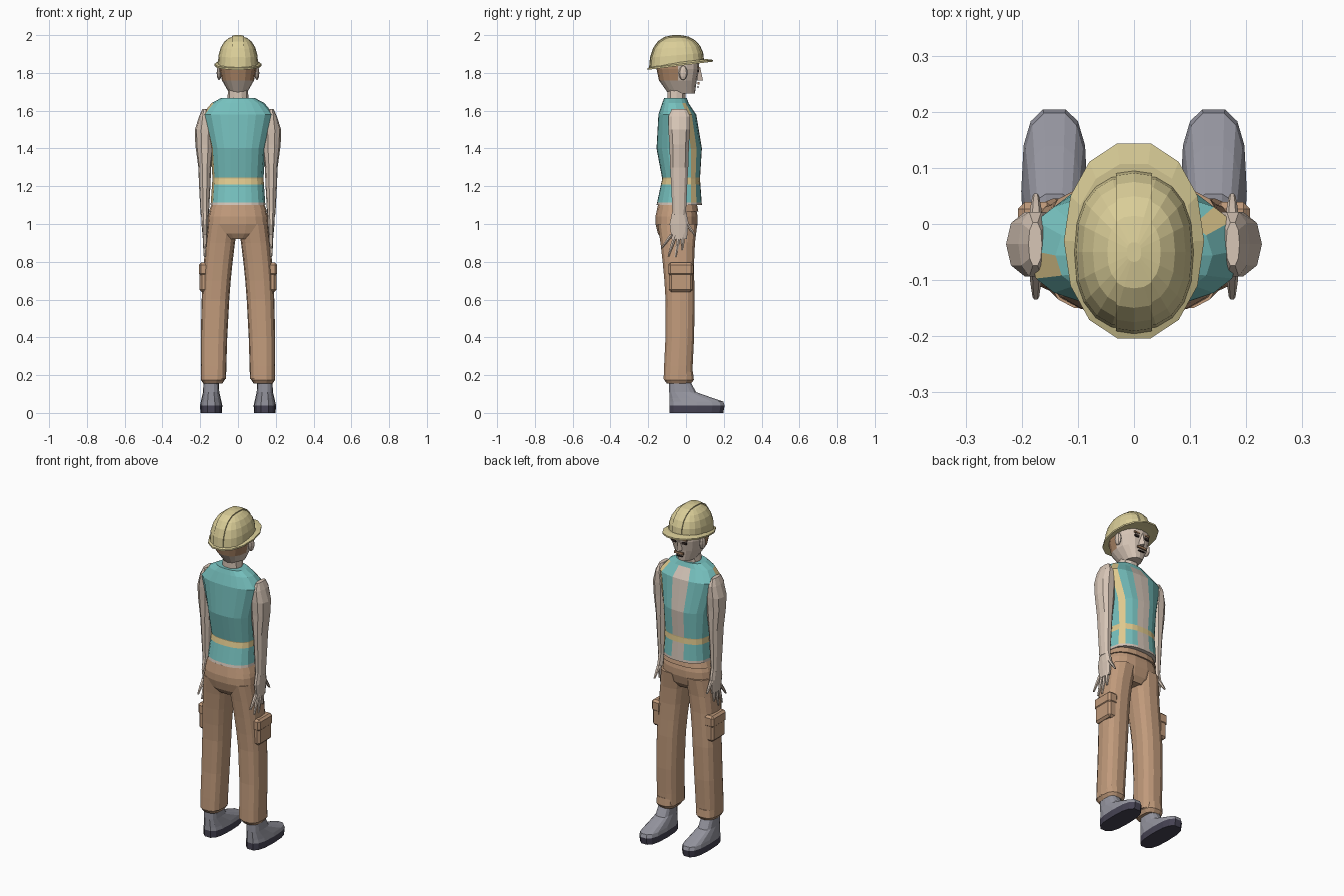
import bpy, bmesh, math
from mathutils import Matrix, Vector

cube = bpy.data.objects.get("Cube")
if cube:
    bpy.data.objects.remove(cube, do_unlink=True)


def material(name, *srgb):
    linear = [c ** 2.2 for c in srgb] + [1]
    mat = bpy.data.materials.new(name)
    mat.use_nodes = True
    mat.diffuse_color = linear
    shader = mat.node_tree.nodes["Principled BSDF"]
    shader.inputs["Base Color"].default_value = linear
    return mat


skin = material("skin", .84, .77, .71)
shirt = material("shirt", .82, .76, .71)
teal = material("vest_teal", .46, .75, .74)
yellow = material("reflective_yellow", .87, .78, .55)
tan = material("trouser_tan", .75, .6, .48)
grey = material("boot_grey", .58, .58, .62)
dark = material("sole_dark", .28, .27, .33)
hat_yellow = material("helmet_yellow", .85, .8, .59)
hair = material("hair_brown", .67, .52, .4)
eye_dark = material("eye_dark", .22, .18, .17)


def finish(name, bm, mats, mirror):
    """Turn a bmesh into a flat-shaded object, optionally with a twin at -x."""
    mesh = bpy.data.meshes.new(name)
    bm.to_mesh(mesh)
    bm.free()
    for mat in mats:
        mesh.materials.append(mat)
    obj = bpy.data.objects.new(name, mesh)
    bpy.context.collection.objects.link(obj)
    if mirror:
        obj.modifiers.new("Mirror", 'MIRROR').use_mirror_merge = False
    return obj


def oval(sides, power=2.3):
    """Unit superellipse, counter-clockwise from +x."""
    points = []
    for i in range(sides):
        angle = math.tau * i / sides
        c, s = math.cos(angle), math.sin(angle)
        points.append((math.copysign(abs(c) ** (2 / power), c),
                       math.copysign(abs(s) ** (2 / power), s)))
    return points


def loft(name, outline, mats, rings, x=0, y=0, rule=None, edit=None, mirror=False):
    """Skin rings of (z, half width, half depth, y shift, x shift)."""
    bm = bmesh.new()
    rows = []
    for z, width, depth, *shift in rings:
        dy, dx = (shift + [0, 0])[:2]
        rows.append([bm.verts.new((x + dx + u * width, y + dy + v * depth, z))
                     for u, v in outline])
    for i, (low, high) in enumerate(zip(rows, rows[1:])):
        for j in range(len(outline)):
            face = bm.faces.new((low[j - 1], low[j], high[j], high[j - 1]))
            if rule:
                face.material_index = rule(i, j, face.calc_center_median())
    bm.faces.new(rows[0][::-1])
    bm.faces.new(rows[-1])
    bmesh.ops.recalc_face_normals(bm, faces=bm.faces)
    if edit:
        edit(bm)
    return finish(name, bm, mats, mirror)


def box(name, mat, centre, size, mirror=False, bevel=0):
    bm = bmesh.new()
    place = Matrix.Translation(centre) @ Matrix.Diagonal((*size, 1))
    bmesh.ops.create_cube(bm, size=1, matrix=place)
    obj = finish(name, bm, [mat], mirror)
    if bevel:
        obj.modifiers.new("Bevel", 'BEVEL').width = bevel


def ball(name, mat, centre, radii):
    bm = bmesh.new()
    place = Matrix.Translation(centre) @ Matrix.Diagonal((*radii, 1))
    bmesh.ops.create_uvsphere(bm, u_segments=8, v_segments=6, radius=1, matrix=place)
    finish(name, bm, [mat], True)


def cut(bm, point, normal):
    parts = bm.verts[:] + bm.edges[:] + bm.faces[:]
    bmesh.ops.bisect_plane(bm, geom=parts, plane_co=point, plane_no=normal)


# Vest: outline columns follow the stripe edges
quarter = [1, .92, .75, .5, .28]
widths = quarter + [0] + [-w for w in quarter[:0:-1]]
front = [(w, (1 - abs(w) ** 2.5) ** .4) for w in widths]
vest_outline = front + [(-u, -v) for u, v in front]
STRIPES, OPENING = (2, 9), (5, 6)
HEM, BAND_LOW, BAND_HIGH, COLLAR = 1.115, 1.21, 1.245, 1.65


def vest_column(i, j, centre):
    if j in OPENING and centre.z < COLLAR:
        return 1
    return 2 if j % len(widths[1:]) in STRIPES else 0


def vest_bands(bm):
    for z in (HEM, BAND_LOW, BAND_HIGH):
        cut(bm, (0, 0, z), (0, 0, 1))
    for face in bm.faces:
        z = face.calc_center_median().z
        if z < HEM:
            face.material_index = 1
        elif BAND_LOW < z < BAND_HIGH:
            face.material_index = 2
        elif z > COLLAR:
            face.material_index = 0


loft("vest", vest_outline, [teal, shirt, yellow], [
    (1.1, .145, .12), (1.24, .135, .1, .01), (1.4, .145, .12),
    (1.58, .19, .1, -.01), (1.64, .14, .07, -.02), (1.667, .09, .06, -.02)],
    y=-.036, rule=vest_column, edit=vest_bands)

# Head, neck and face
loft("neck", oval(10), [skin], [(1.6, .06, .05), (1.75, .05, .05)], y=-.05)
loft("head", oval(16), [skin, hair], [
    (1.69, .045, .07, .02), (1.76, .085, .1), (1.82, .097, .113), (1.88, .097, .113)],
    y=-.043, rule=lambda i, j, c: int(i > 0 and c.y < -.025))
ball("ear", skin, (.1, -.015, 1.8), (.013, .024, .038))
loft("nose", oval(4, 2), [skin], [(1.76, .016, .03), (1.83, .008, .015)], y=.06)
box("eye", eye_dark, (.034, .065, 1.81), (.028, .009, .013), mirror=True)
box("eyebrow", hair, (.034, .065, 1.83), (.036, .009, .009), mirror=True)
box("moustache", hair, (0, .066, 1.745), (.06, .009, .013))
box("mouth", eye_dark, (0, .063, 1.725), (.04, .009, .005))


# Hard hat: tilted back, with a raised ridge over the crown
def tilt(bm):
    for v in bm.verts:
        v.co.z += (v.co.y + .03) * min(1, (2 - v.co.z) / .15) / 8


def add_ridge(bm):
    edge = .032
    for x in (-edge, edge):
        cut(bm, (x, 0, 0), (1, 0, 0))
    strip = [f for f in bm.faces
             if abs(f.calc_center_median().x) < edge and f.normal.z > -.5]
    raised = bmesh.ops.extrude_face_region(bm, geom=strip)["geom"]
    for v in raised:
        if isinstance(v, bmesh.types.BMVert):
            away = v.co - Vector((0, -.05, 1.85))
            away.x = 0
            v.co += away.normalized() * .006
    tilt(bm)


dome = []
for step in range(6):
    angle = step * .3
    spread = math.cos(angle) ** .8
    dome.append((1.845 + .15 * math.sin(angle) ** .9, .107 * spread, .14 * spread))
loft("helmet_dome", oval(20, 2.4), [hat_yellow], dome, y=-.05, edit=add_ridge)
loft("helmet_brim", oval(14, 2.1), [hat_yellow], [
    (1.84, .1, .14), (1.838, .125, .178), (1.847, .125, .178), (1.857, .106, .14)],
    y=-.03, edit=tilt)

# Bare arms and hands
loft("arm", oval(10), [skin], [
    (1.05, .022, .037), (1.2, .03, .044), (1.3, .034, .05), (1.42, .05, .054),
    (1.5, .052, .06), (1.57, .03, .06), (1.61, .012, .04)],
    x=.176, y=-.036, mirror=True)
loft("palm", oval(10), [skin], [(.92, .011, .042), (1, .018, .053), (1.07, .021, .037)],
     x=.175, y=-.036, mirror=True)


def digit(name, root_y, root_z, tip_y, tip_z):
    middle = (root_y + tip_y) / 2, (root_z + tip_z) / 2
    loft(name, oval(6, 2), [skin], [
        (tip_z, .006, .005, tip_y), (middle[1], .01, .01, middle[0]),
        (root_z, .012, .012, root_y)], x=.175, mirror=True)


for i, finger in enumerate(("little", "ring", "middle", "index")):
    root = -.075 + .02 * i
    digit(finger + "_finger", root, .945, root - .055 + .017 * i, .87 - .05 * math.sin(i))
digit("thumb", .006, 1, .05, .935)

# Trousers: seat, waistband, legs, cuffs and cargo pockets
loft("trouser_seat", oval(18, 2.6), [tan], [
    (.92, .08, .08), (.95, .14, .1), (1, .162, .113), (1.04, .158, .113), (1.1, .138, .1)],
    y=-.05, mirror=False)
loft("waistband", oval(18, 2.6), [tan], [(1.065, .155, .112), (1.1, .141, .105)], y=-.045)
leg = []
for z in (.18, .25, .4, .6, .7, .8, .9, 1):
    knee = .015 * math.sin(3 * z) ** 3
    leg.append((z, .064 + .015 * z, .077 + .03 * z ** 6, knee, -.05 * z ** 3))
loft("trouser_leg", oval(14, 2.7), [tan], leg, x=.13, y=-.045, mirror=True)
loft("trouser_cuff", oval(14, 2.7), [tan], [
    (.155, .05, .065), (.175, .063, .08), (.22, .061, .075)], x=.133, y=-.037, mirror=True)
box("cargo_pocket", tan, (.175, -.027, .715), (.056, .125, .15), mirror=True, bevel=.012)
box("pocket_flap", tan, (.175, -.027, .76), (.064, .132, .07), mirror=True, bevel=.012)

# Boots: heel line fixed, toe reach shrinking with height
HEEL = .09
boot = [(z, width, (toe + HEEL) / 2, (toe - HEEL) / 2) for z, width, toe in (
    (0, .057, .2), (.04, .059, .207), (.06, .055, .2), (.08, .05, .14),
    (.11, .043, .055), (.18, .04, .016))]
loft("boot", oval(14, 2.8), [dark, grey], boot, x=.142,
     rule=lambda i, j, c: min(i, 1), mirror=True)
